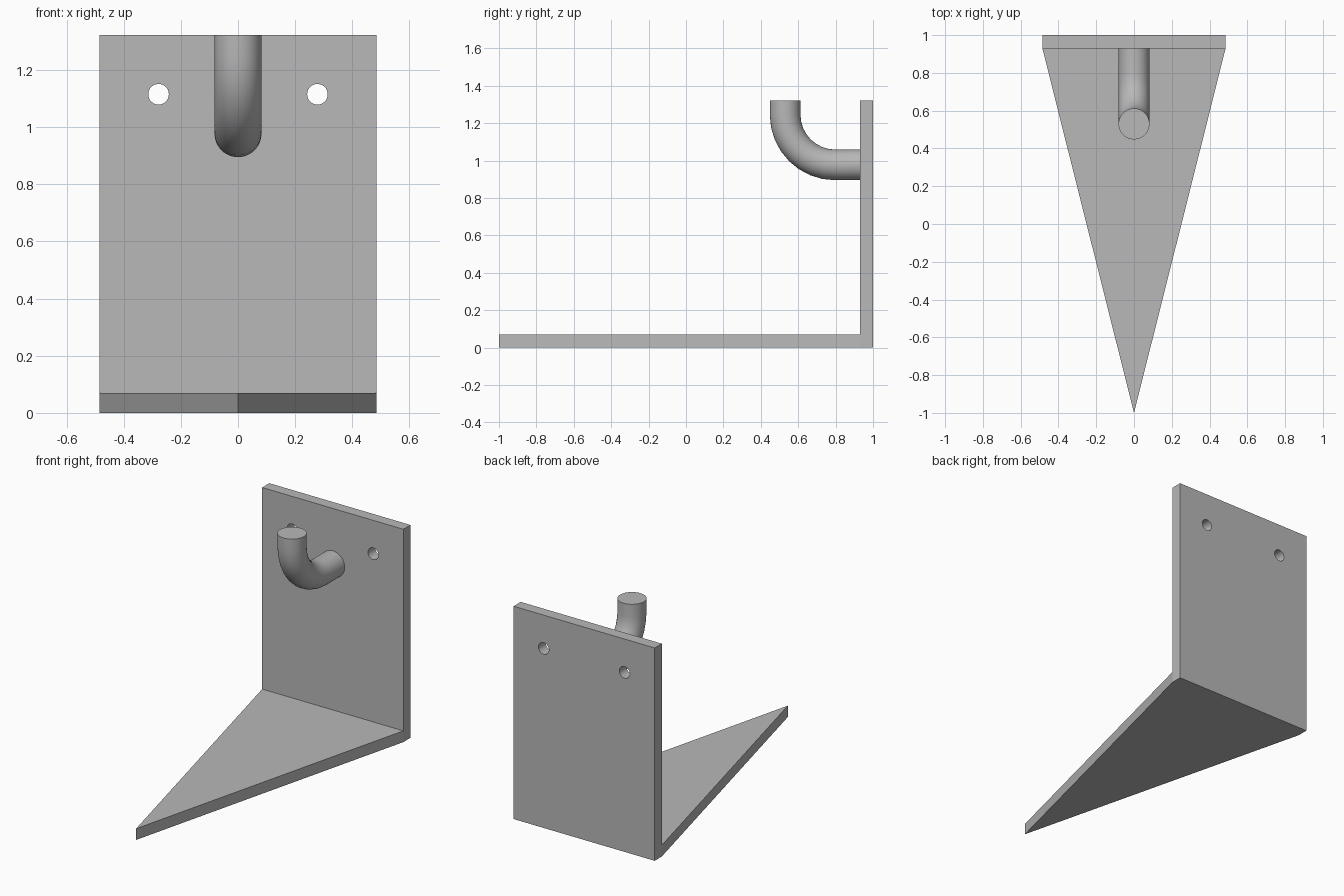
import bpy, bmesh, math
from mathutils import Vector

old = bpy.data.objects.get("Cube")
if old:
    bpy.data.objects.remove(old, do_unlink=True)

HALF_W, HEIGHT, THICK = 0.485, 1.322, 0.07
BACK, FRONT = 1.0, -1.0
WALL = BACK - THICK          # front surface of the back plate

grey = bpy.data.materials.new("plain grey")
grey.use_nodes = True
GREY = (0.48, 0.48, 0.48, 1)
grey.diffuse_color = GREY
grey.node_tree.nodes["Principled BSDF"].inputs["Base Color"].default_value = GREY


def add_object(name, bm):
    bmesh.ops.recalc_face_normals(bm, faces=bm.faces[:])
    mesh = bpy.data.meshes.new(name)
    bm.to_mesh(mesh)
    bm.free()
    mesh.materials.append(grey)
    obj = bpy.data.objects.new(name, mesh)
    bpy.context.collection.objects.link(obj)
    return obj


def prism(name, outline, height):
    """Extrude a flat outline upward from z = 0."""
    bm = bmesh.new()
    face = bm.faces.new([bm.verts.new((x, y, 0)) for x, y in outline])
    top = bmesh.ops.extrude_face_region(bm, geom=[face])["geom"]
    verts = [g for g in top if isinstance(g, bmesh.types.BMVert)]
    bmesh.ops.translate(bm, verts=verts, vec=(0, 0, height))
    return add_object(name, bm)


def smooth(obj):
    bpy.ops.object.select_all(action="DESELECT")
    obj.select_set(True)
    bpy.context.view_layer.objects.active = obj
    bpy.ops.object.shade_smooth_by_angle(angle=math.radians(35))


# Triangular base and upright back plate
prism("base_plate", [(-HALF_W, WALL), (0, FRONT), (HALF_W, WALL)], THICK)
plate = prism("back_plate", [(-HALF_W, WALL), (HALF_W, WALL),
                             (HALF_W, BACK), (-HALF_W, BACK)], HEIGHT)

# Two screw holes through the back plate
for side in (-1, 1):
    bpy.ops.mesh.primitive_cylinder_add(
        vertices=32, radius=0.036, depth=0.3, rotation=(math.pi / 2, 0, 0),
        location=(side * 0.278, WALL, 1.115))
    cutter = bpy.context.object
    cutter.name = "hole_cutter"
    cutter.hide_render = True
    cutter.data.materials.append(grey)
    cut = plate.modifiers.new("screw_hole", "BOOLEAN")
    cut.operation, cut.solver, cut.object = "DIFFERENCE", "EXACT", cutter
    bpy.context.view_layer.objects.active = plate
    bpy.ops.object.modifier_apply(modifier=cut.name)
    bpy.data.objects.remove(cutter, do_unlink=True)
smooth(plate)

# Hook: round bar leaving the plate, bending up and ending level with its top
BAR, BEND, SIDES, STEPS = 0.082, 0.268, 48, 8
centre = Vector((0, 0.798, 1.245))
stations = [(Vector((0, WALL, centre.z - BEND)), 0)]
for i in range(STEPS + 1):
    a = math.pi / 2 * i / STEPS
    stations.append((centre - BEND * Vector((0, math.sin(a), math.cos(a))), a))
stations.append((Vector((0, centre.y - BEND, HEIGHT)), math.pi / 2))

bm = bmesh.new()
rings = []
for point, a in stations:
    outward = Vector((0, -math.sin(a), -math.cos(a)))
    ring = []
    for k in range(SIDES):
        t = 2 * math.pi * k / SIDES
        offset = Vector((math.cos(t), 0, 0)) + outward * math.sin(t)
        ring.append(bm.verts.new(point + BAR * offset))
    rings.append(ring)
for lower, upper in zip(rings, rings[1:]):
    for k in range(SIDES):
        n = (k + 1) % SIDES
        bm.faces.new((lower[k], lower[n], upper[n], upper[k]))
bm.faces.new(rings[0])
bm.faces.new(rings[-1])
smooth(add_object("hook", bm))
